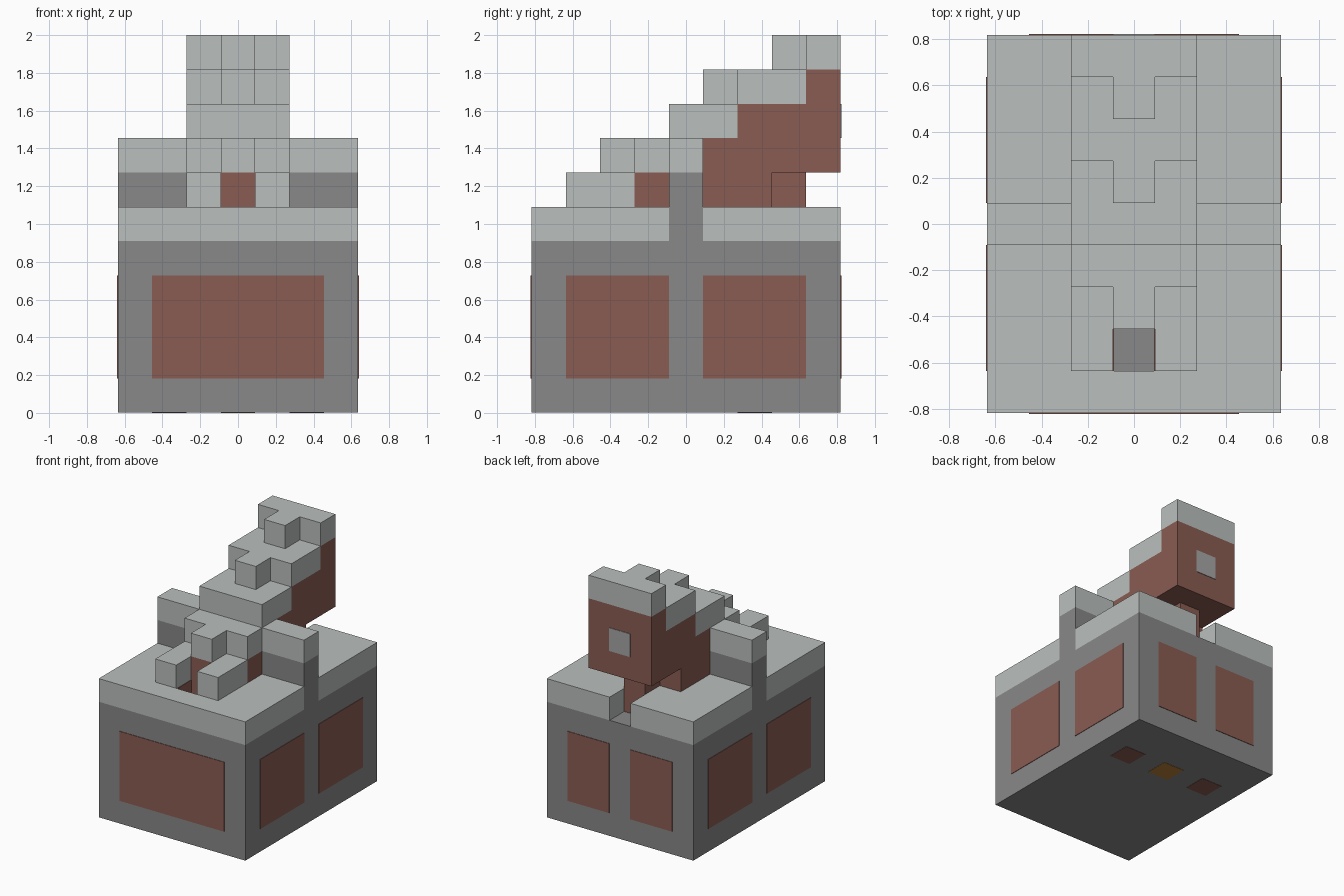
import bpy
import bmesh
from mathutils import Vector

U = 2 / 11      # one building block
THIN = 0.004    # thickness of painted plates

cube = bpy.data.objects.get("Cube")
if cube:
    bpy.data.objects.remove(cube, do_unlink=True)


def material(name, r, g, b):
    mat = bpy.data.materials.new(name)
    mat.use_nodes = True
    mat.diffuse_color = (r, g, b, 1)
    mat.node_tree.nodes["Principled BSDF"].inputs["Base Color"].default_value = (r, g, b, 1)
    return mat


LIGHT = material("light stone", 0.49, 0.52, 0.51)
GREY = material("grey stone", 0.246, 0.246, 0.246)
PALE = material("pale grey", 0.38, 0.38, 0.38)
RED = material("red brick", 0.254, 0.107, 0.085)
ORANGE = material("orange", 0.48, 0.22, 0.045)


def prism(name, points, axis, lo, hi, mat):
    """Extrude a profile, given in block units, along x or z."""
    bm = bmesh.new()
    place = (lambda a, b: (lo, a, b)) if axis == "x" else (lambda a, b: (a, b, lo))
    face = bm.faces.new([bm.verts.new(Vector(place(a, b)) * U) for a, b in points])
    new = bmesh.ops.extrude_face_region(bm, geom=[face])["geom"]
    shift = Vector((hi - lo, 0, 0) if axis == "x" else (0, 0, hi - lo)) * U
    bmesh.ops.translate(bm, vec=shift, verts=[v for v in new if isinstance(v, bmesh.types.BMVert)])
    bmesh.ops.recalc_face_normals(bm, faces=bm.faces)
    mesh = bpy.data.meshes.new(name)
    bm.to_mesh(mesh)
    bm.free()
    mesh.materials.append(mat)
    obj = bpy.data.objects.new(name, mesh)
    bpy.context.collection.objects.link(obj)
    return obj


def block(name, x, y, z, mat):
    corners = [(x[0], y[0]), (x[1], y[0]), (x[1], y[1]), (x[0], y[1])]
    return prism(name, corners, "z", z[0], z[1], mat)


def pair(name, x, y, z, mat):
    """A block and its mirror image across x = 0."""
    block("left_" + name, x, y, z, mat)
    block("right_" + name, (-x[1], -x[0]), y, z, mat)


def toothed_step(name, y0, y1, z):
    """A wide step with a one-block tooth in the middle of its front."""
    half = [(0.5, y0 - 1), (0.5, y0), (1.5, y0), (1.5, y1)]
    prism(name, half + [(-x, y) for x, y in reversed(half)], "z", z, z + 1, LIGHT)


T = THIN / U
MID = (-0.5, 0.5)
WIDE = (-1.5, 1.5)

# Base with coloured panels
block("base", (-3.5, 3.5), (-4.5, 4.5), (T / 2, 5), GREY)
block("front_panel", (-2.5, 2.5), (-4.5 - T, -4.5), (1, 4), RED)
pair("back_panel", (0.5, 2.5), (4.5, 4.5 + T), (1, 4), RED)
pair("side_front_panel", (3.5, 3.5 + T), (-3.5, -0.5), (1, 4), RED)
pair("side_back_panel", (3.5, 3.5 + T), (0.5, 3.5), (1, 4), RED)
pair("bottom_tile", (1.5, 2.5), (1.5, 2.5), (0, T), RED)
block("middle_bottom_tile", MID, (1.5, 2.5), (0, T), ORANGE)

# Light rim, open in the middle at the front pit and the back notch
pair("front_rim", (0.5, 3.5), (-4.5, -0.5), (5, 6), LIGHT)
pair("back_rim", (0.5, 3.5), (0.5, 4.5), (5, 6), LIGHT)
block("front_lip", MID, (-4.5, -3.5), (5, 6), LIGHT)
pair("pit_lining", (0.5 - T, 0.5), (-3.5, -2.5), (5, 6 - T), RED)

# Side posts with light caps
pair("post", (1.5, 3.5), MID, (5, 7), GREY)
pair("post_cap", (1.5, 3.5), MID, (7, 8), LIGHT)

# Red core and the light prongs in front of it
block("front_pier", MID, (-2.5, -1.5), (5, 7), RED)
block("back_pier", MID, (2.5, 3.5), (5, 7), RED)
block("core", WIDE, (-1.5, 2.5), (6, 7), RED)
pair("prong", (0.5, 1.5), (-3.5, -1.5), (6, 7), LIGHT)

# Stepped upper body leaning back
profile = [(0.5, 7), (4.5, 7), (4.5, 10), (3.5, 10), (3.5, 9), (1.5, 9), (1.5, 8), (0.5, 8)]
prism("upper_body", profile, "x", -1.5, 1.5, RED)
toothed_step("low_step", -1.5, 0.5, 7)
block("plain_step", WIDE, (-0.5, 1.5), (8, 9), LIGHT)
toothed_step("high_step", 1.5, 3.5, 9)
toothed_step("top_step", 3.5, 4.5, 10)
block("back_window", MID, (4.5, 4.5 + T), (8, 9), PALE)
